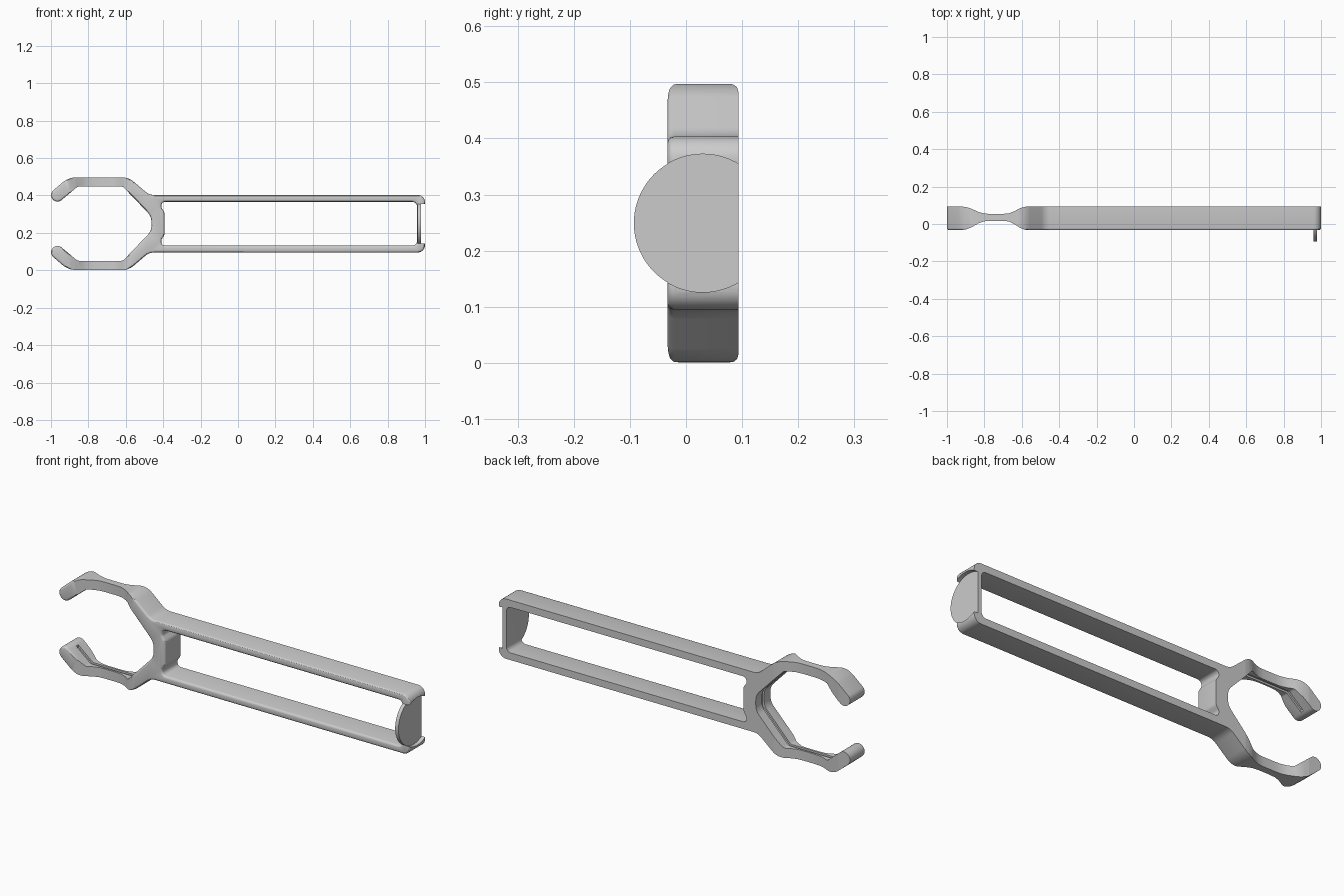
import bpy, bmesh, math
from mathutils import Vector

old = bpy.data.objects.get("Cube")
if old:
    bpy.data.objects.remove(old, do_unlink=True)

FRONT, BACK, MID_Z = -0.033, 0.094, 0.249

grey = bpy.data.materials.new("plain grey")
grey.use_nodes = True
colour = (0.6, 0.6, 0.6, 1)
grey.diffuse_color = colour
grey.node_tree.nodes["Principled BSDF"].inputs["Base Color"].default_value = colour


def mirrored(half):
    """Close an upper half outline with its reflection about the middle height."""
    return half + [(x, 2 * MID_Z - z, r) for x, z, r in reversed(half)]


def fillet(corners, steps=7):
    """Round each (u, v, radius) corner with an arc."""
    out = []
    for i, (u, v, r) in enumerate(corners):
        p = Vector((u, v))
        a = (Vector(corners[i - 1][:2]) - p).normalized()
        b = (Vector(corners[(i + 1) % len(corners)][:2]) - p).normalized()
        half = a.angle(b) / 2
        if r == 0:
            out.append(p)
            continue
        centre = p + (a + b).normalized() * r / math.sin(half)
        reach = r / math.tan(half)
        start = (p + a * reach - centre).normalized()
        end = (p + b * reach - centre).normalized()
        out += [centre + start.slerp(end, k / steps).normalized() * r for k in range(steps + 1)]
    return out


def prism(name, points, axis, low, high):
    """Extrude a flat outline along one axis."""
    def place(p, depth):
        co = list(p)
        co.insert(axis, depth)
        return co
    bm = bmesh.new()
    face = bm.faces.new([bm.verts.new(place(p, low)) for p in points])
    move = [0, 0, 0]
    move[axis] = high - low
    new = bmesh.ops.extrude_face_region(bm, geom=[face], use_keep_orig=True)["geom"]
    bmesh.ops.translate(bm, vec=move, verts=[g for g in new if isinstance(g, bmesh.types.BMVert)])
    bmesh.ops.recalc_face_normals(bm, faces=bm.faces)
    mesh = bpy.data.meshes.new(name)
    bm.to_mesh(mesh)
    bm.free()
    mesh.materials.append(grey)
    obj = bpy.data.objects.new(name, mesh)
    bpy.context.collection.objects.link(obj)
    return obj


def cut(obj, cutter):
    """Subtract the cutter and discard it."""
    cutter.hide_render = True
    mod = obj.modifiers.new("cut", 'BOOLEAN')
    mod.operation, mod.solver, mod.object = 'DIFFERENCE', 'EXACT', cutter
    bpy.context.view_layer.update()
    result = bpy.data.meshes.new_from_object(obj.evaluated_get(bpy.context.evaluated_depsgraph_get()))
    obj.modifiers.clear()
    obj.data = result
    bpy.data.objects.remove(cutter, do_unlink=True)


# Body: open clip at one end, long frame at the other
outline = mirrored([
    (1.0, 0.403, 0.04), (-0.475, 0.403, 0.07), (-0.585, 0.497, 0.1), (-0.906, 0.497, 0.12),
    (-1.013, 0.406, 0.033), (-0.969, 0.354, 0.033), (-0.858, 0.447, 0.02),
    (-0.615, 0.447, 0.02), (-0.463, 0.288, 0.07)])
body = prism("clip_and_frame", fillet(outline), 1, FRONT, BACK)

# Long window with a raised pad on its inner end
window = mirrored([(0.957, 0.366, 0.025), (-0.41, 0.366, 0.02),
                   (-0.41, 0.335, 0.02), (-0.393, 0.31, 0.03)])
cut(body, prism("window_cutter", fillet(window), 1, -0.2, 0.2))

# Rounded front rim
bm = bmesh.new()
bm.from_mesh(body.data)
rim = [e for e in bm.edges if all(abs(v.co.y - FRONT) < 1e-4 for v in e.verts)
       and len(e.link_faces) == 2 and e.calc_face_angle() > 1]
bmesh.ops.bevel(bm, geom=rim, offset=0.011, segments=3, profile=0.5, affect='EDGES')
bm.to_mesh(body.data)
bm.free()

# Slimmed clip arms: a smooth dip from the front and from the back
dip = [(-0.93, 0), (-0.9, 0.07), (-0.87, 0.3), (-0.83, 0.75), (-0.8, 0.95), (-0.77, 1),
       (-0.7, 1), (-0.67, 0.93), (-0.64, 0.65), (-0.61, 0.25), (-0.585, 0.06), (-0.565, 0)]
for side, depth in ((FRONT, 0.05), (BACK, -0.04)):
    outer = side - math.copysign(0.1, depth)
    points = [(x, side + depth * t) for x, t in dip] + [(dip[-1][0], outer), (dip[0][0], outer)]
    cut(body, prism("arm_cutter", points, 2, -0.1, 0.6))

# Shallow groove around the inside of the clip
groove = mirrored([(-0.94, 0.392, 0), (-0.862, 0.456, 0), (-0.611, 0.456, 0), (-0.454, 0.292, 0)])
cut(body, prism("groove_cutter", fillet(groove), 1, 0.027, 0.044))

# Round recess in the far end
CENTRE_Y, RADIUS = 0.03, 0.123


def arc(limit, count):
    angles = [limit + (2 * math.pi - 2 * limit) * k / count for k in range(count + 1)]
    return [(CENTRE_Y + RADIUS * math.cos(a), MID_Z + RADIUS * math.sin(a)) for a in angles]


cut(body, prism("recess_cutter", arc(0, 64)[:-1], 0, 0.978, 1.1))

# Round end plate, trimmed flush with the back
trim = math.acos((BACK - CENTRE_Y) / RADIUS)
plate = prism("end_plate", arc(trim, 48), 0, 0.96, 0.979)

for obj in (body, plate):
    bpy.ops.object.select_all(action='DESELECT')
    obj.select_set(True)
    bpy.context.view_layer.objects.active = obj
    bpy.ops.object.shade_smooth_by_angle(angle=math.radians(30))
